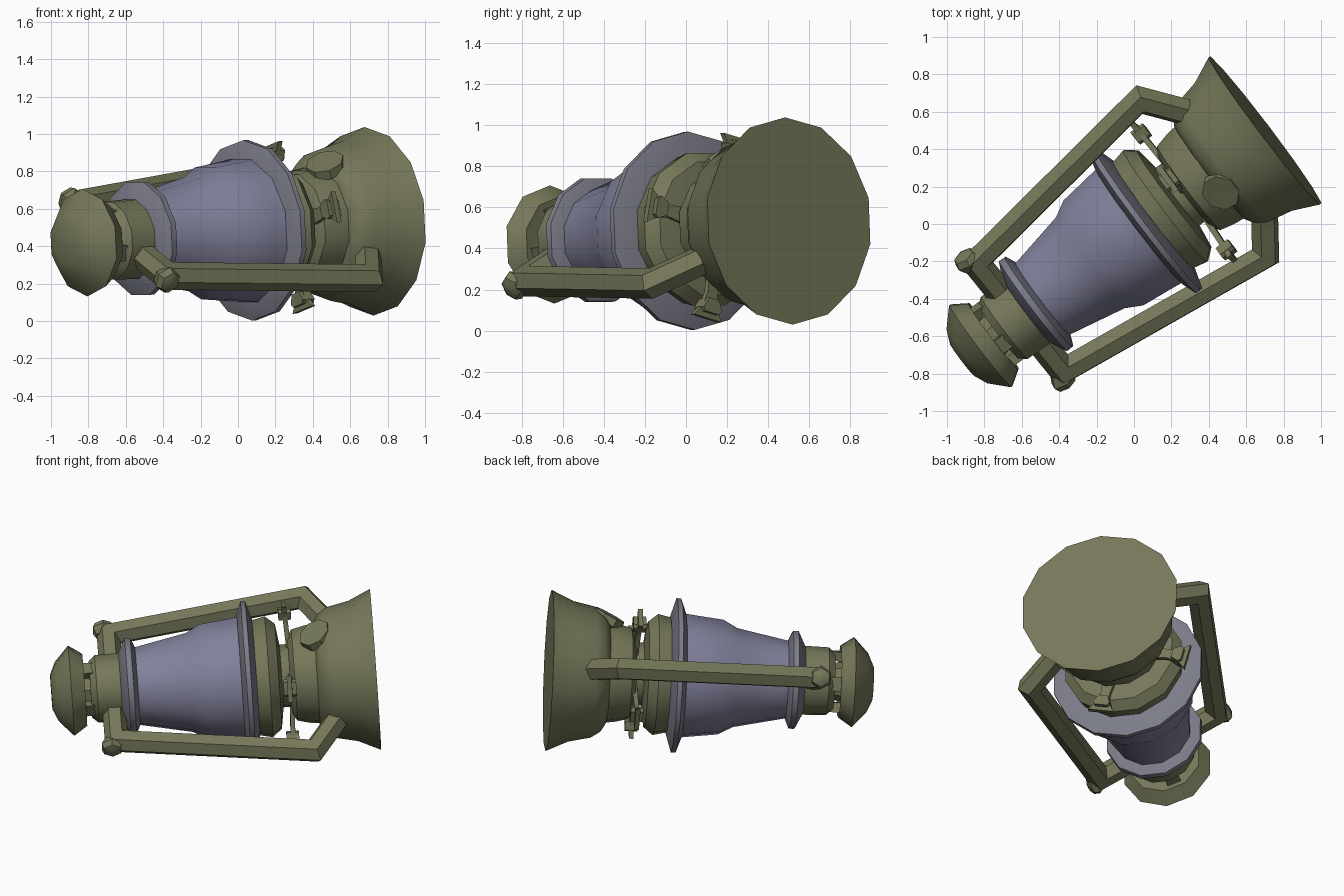
import bpy, bmesh
from math import sin, cos, pi, radians
from mathutils import Vector, Matrix

if "Cube" in bpy.data.objects:
    bpy.data.objects.remove(bpy.data.objects["Cube"])

# Lantern axis frame: local z runs from the cap to the base, local y is up
U = Vector((0.797, 0.604, 0.06)).normalized()
X = Vector((-0.604, 0.797, 0.0)).normalized()
Y = U.cross(X)
LAY = Matrix((X, Y, U)).transposed().to_4x4()
LAY.translation = Vector((0.056, 0.012, 0.485))


def material(name, rgb):
    m = bpy.data.materials.new(name)
    m.diffuse_color = (*rgb, 1)
    m.use_nodes = True
    m.node_tree.nodes["Principled BSDF"].inputs["Base Color"].default_value = m.diffuse_color
    return m


OLIVE = material("olive_metal", (0.18, 0.185, 0.10))
BLUE = material("blue_glass", (0.22, 0.22, 0.33))
GREY = material("blue_grey_metal", (0.20, 0.205, 0.25))


def finish(name, bm, mat, angle=35):
    bmesh.ops.recalc_face_normals(bm, faces=bm.faces)
    bm.transform(LAY)
    me = bpy.data.meshes.new(name)
    bm.to_mesh(me)
    bm.free()
    me.materials.append(mat)
    ob = bpy.data.objects.new(name, me)
    bpy.context.collection.objects.link(ob)
    bpy.ops.object.select_all(action='DESELECT')
    ob.select_set(True)
    bpy.context.view_layer.objects.active = ob
    bpy.ops.object.shade_smooth_by_angle(angle=radians(angle))


def skin(bm, rings):
    rings = [[bm.verts.new(p) for p in r] for r in rings]
    n = len(rings[0])
    for a, b in zip(rings, rings[1:]):
        for i in range(n):
            j = (i + 1) % n
            bm.faces.new((a[i], a[j], b[j], b[i]))
    bm.faces.new(rings[0])
    bm.faces.new(rings[-1])


def lathe(name, profile, mat, n=12, frame=Matrix(), angle=35):
    bm = bmesh.new()
    skin(bm, [[frame @ Vector((r * cos(2 * pi * (i + .5) / n),
                               r * sin(2 * pi * (i + .5) / n), s))
               for i in range(n)] for s, r in profile])
    finish(name, bm, mat, angle)


def spin(deg):
    return Matrix.Rotation(radians(deg), 4, 'Z')


# Turned body parts, from the cap to the base
lathe("cap", [(-1.225, .11), (-1.19, .19), (-1.10, .288), (-1.015, .23), (-1.03, .12)], OLIVE, 10)
lathe("cap_stem", [(-1.06, .12), (-.94, .12)], OLIVE, 8)
lathe("neck", [(-.98, .18), (-.94, .215), (-.76, .22)], OLIVE)
lathe("upper_collar", [(-.79, .22), (-.745, .312), (-.71, .31), (-.68, .24)], GREY)
lathe("glass", [(-.72, .24), (-.60, .265), (-.36, .315), (-.27, .365), (-.10, .385), (.01, .40)], BLUE, angle=50)
lathe("lower_collar", [(-.035, .40), (-.005, .483), (.025, .483), (.06, .37)], GREY, 14)
lathe("burner_bowl", [(.03, .36), (.14, .385), (.20, .335), (.22, .2)], OLIVE)
lathe("burner_core", [(.19, .20), (.30, .20)], OLIVE)
lathe("tank_neck", [(.27, .24), (.30, .29), (.38, .31), (.46, .32)], OLIVE)
lathe("base", [(.44, .32), (.47, .37), (.53, .41), (.67, .44), (.81, .505)], OLIVE, 14)

# Filler cap on the tank shoulder, leaning toward the burner
d = Vector((-.28, .86, -.45)).normalized()
rot = d.to_track_quat('Z', 'Y').to_matrix().to_4x4()
lathe("filler_cap", [(-.14, .07), (-.02, .08), (0, .11), (.05, .105)], OLIVE, 8,
      Matrix.Translation((-.11, .30, .46)) @ rot)


# Bent frame tubes, swept with mitred corners in a plane through the axis
def tube(name, path, turn, radius=.074, n=6):
    pts = [Vector((f, 0, s)) for f, s in path]
    normal = Vector((0, 1, 0))
    rings = []
    for i, p in enumerate(pts):
        a = (p - pts[i - 1]).normalized() if i else None
        b = (pts[i + 1] - p).normalized() if i < len(pts) - 1 else None
        t = ((a or b) + (b or a)).normalized()
        side = normal.cross(t) / t.dot(a or b)
        rings.append([turn @ (p + radius * (side * cos(2 * pi * k / n)
                                            + normal * sin(2 * pi * k / n)))
                      for k in range(n)])
    bm = bmesh.new()
    skin(bm, rings)
    finish(name, bm, OLIVE)


for label, deg in (("left", 27.5), ("right", 207.5)):
    turn = spin(deg)
    tube(label + "_frame_tube", [(.15, -.84), (.42, -.84), (.605, .39), (.38, .54)], turn)
    # Handle pivot knob outside the upper corner
    out = turn @ Matrix.Translation((.41, 0, -.87)) @ Matrix.Rotation(pi / 2, 4, 'Y')
    lathe(label + "_pivot_knob", [(0, .05), (.05, .075), (.085, .06), (.10, .025)], OLIVE, 6, out)


# Thin prongs with flared tips around the burner, small struts below the cap
def prong(name, deg, outline, s, thick, lean=0):
    turn = spin(deg)
    loop = outline + [(r, -w) for r, w in reversed(outline)]
    bm = bmesh.new()
    skin(bm, [[turn @ Vector((r, w, s + h + lean * (r - .2))) for r, w in loop]
              for h in (-thick, thick)])
    finish(name, bm, OLIVE)


for k in range(4):
    prong(f"burner_prong_{k + 1}", 90 * k - 14,
          [(.15, .05), (.33, .03), (.40, .045), (.455, .085)], .275, .015, -.05)
    prong(f"prong_tip_{k + 1}", 90 * k - 14, [(.36, .03), (.41, .055), (.43, .04)], .265, .04)
    prong(f"cap_strut_{k + 1}", 90 * k + 20, [(.13, .03), (.19, .045)], -.995, .055)
